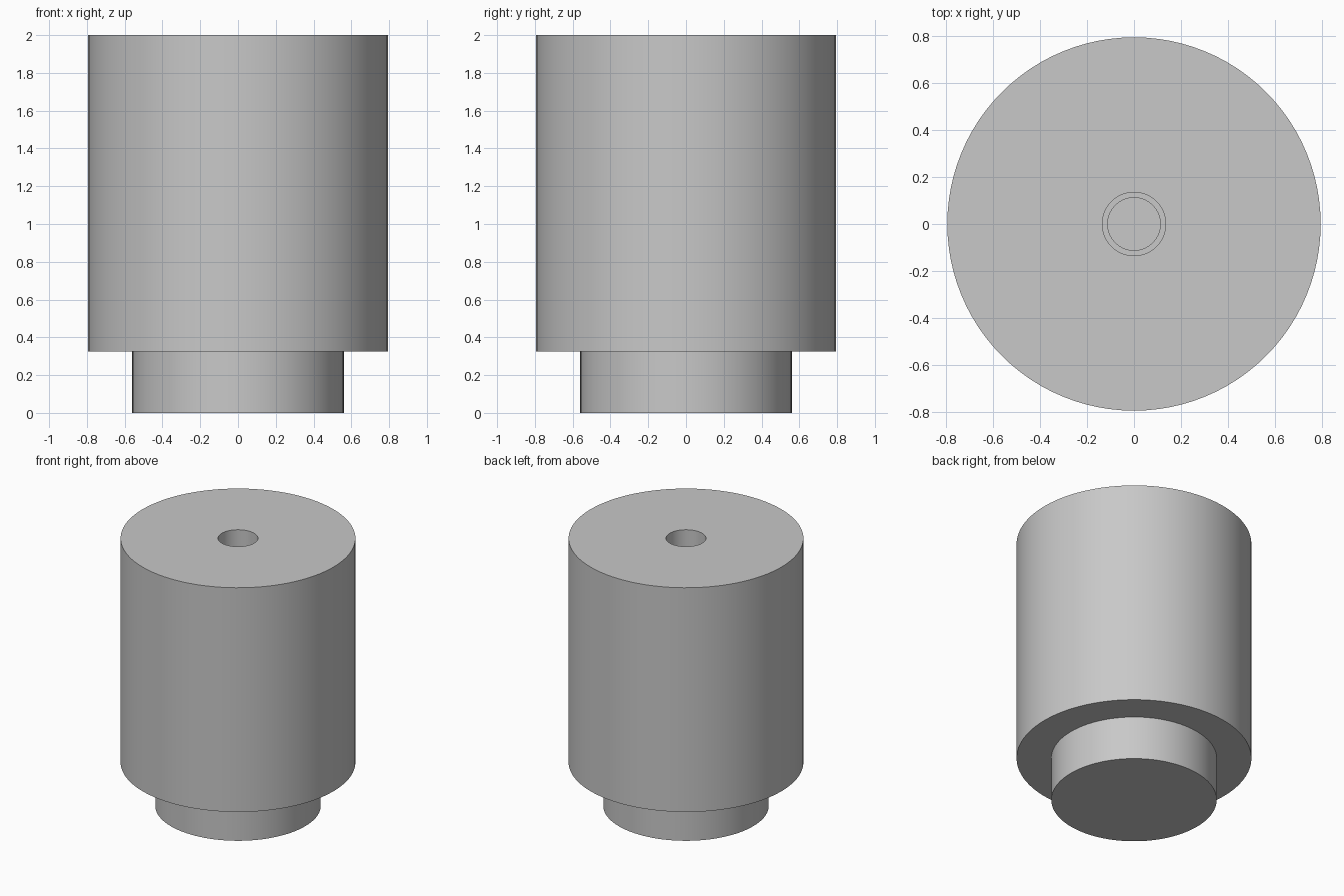
import bpy
import bmesh
import math

SEGMENTS = 96

cube = bpy.data.objects.get("Cube")
if cube:
    bpy.data.objects.remove(cube, do_unlink=True)

grey = bpy.data.materials.new("light_grey")
grey.use_nodes = True
colour = (0.58, 0.58, 0.58, 1.0)
grey.diffuse_color = colour
grey.node_tree.nodes["Principled BSDF"].inputs["Base Color"].default_value = colour


def lathe(name, profile):
    """Turn a (radius, height) profile around z; zero radius closes on the axis."""
    bm = bmesh.new()
    verts = [bm.verts.new((r, 0, z)) for r, z in profile]
    edges = [bm.edges.new(pair) for pair in zip(verts, verts[1:])]
    bmesh.ops.spin(bm, geom=verts + edges, cent=(0, 0, 0), axis=(0, 0, 1),
                   angle=math.tau, steps=SEGMENTS, use_merge=True)
    bmesh.ops.remove_doubles(bm, verts=bm.verts, dist=0.0001)
    bmesh.ops.recalc_face_normals(bm, faces=bm.faces)
    mesh = bpy.data.meshes.new(name)
    bm.to_mesh(mesh)
    bm.free()
    mesh.materials.append(grey)
    obj = bpy.data.objects.new(name, mesh)
    bpy.context.collection.objects.link(obj)
    bpy.ops.object.select_all(action="DESELECT")
    obj.select_set(True)
    bpy.context.view_layer.objects.active = obj
    bpy.ops.object.shade_smooth_by_angle(angle=math.radians(30))
    return obj


# Stepped cylinder: narrow foot, wide body, and a stepped blind bore in the top
lathe("stepped_cylinder_body", [
    (0, 0), (0.56, 0),              # foot underside
    (0.56, 0.325), (0.795, 0.325),  # foot wall and shoulder
    (0.795, 2), (0.135, 2),         # body wall and top
    (0.135, 1.5), (0.112, 1.5),     # wide bore and ledge
    (0.112, 1.35), (0, 1.35),       # narrow bore and floor
])
